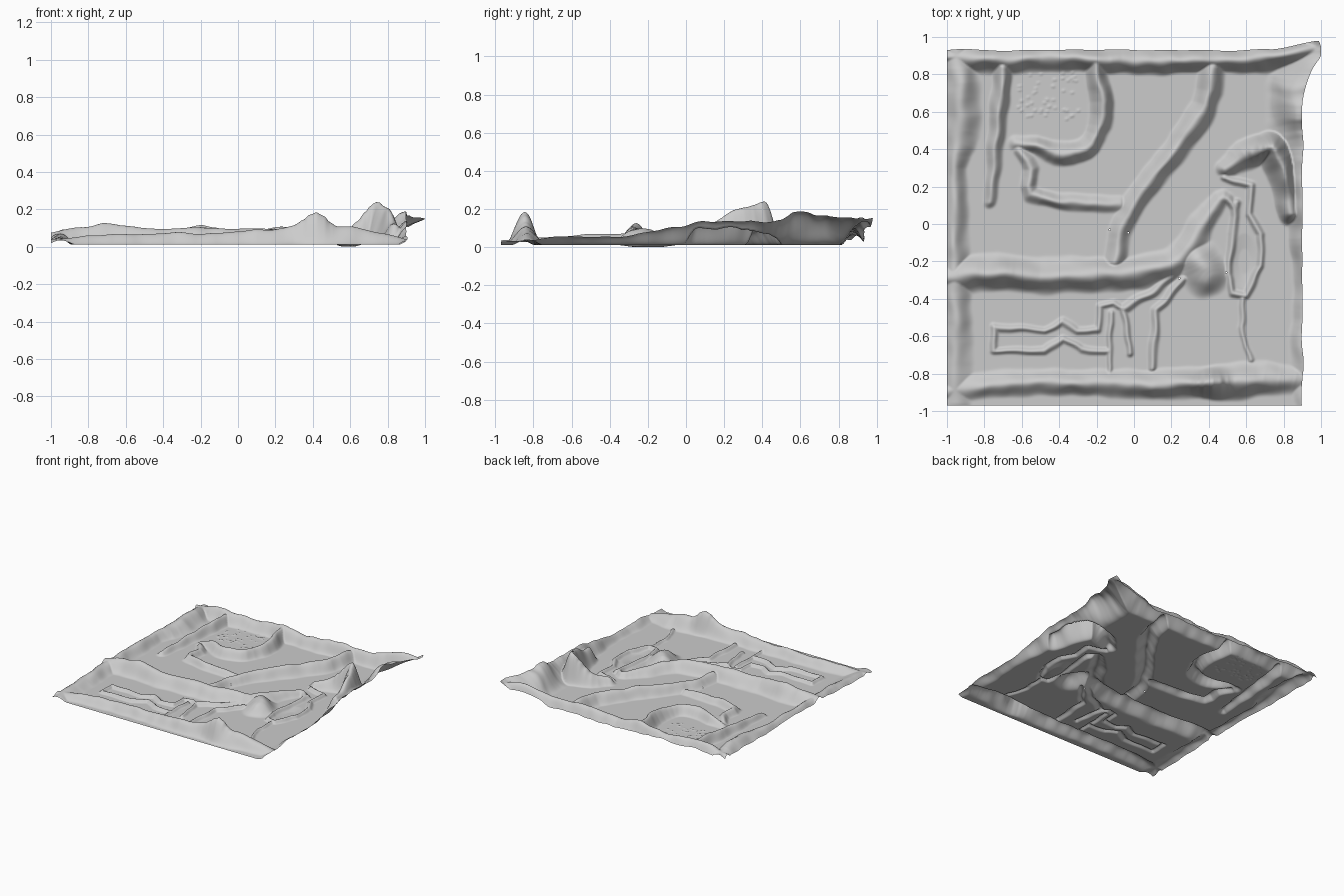
import bpy, math, random
from mathutils import noise, Vector

random.seed(4)
N = 250
X0, X1, Y0, Y1 = -1.0, 0.90, -0.97, 0.93
FLOOR = 0.011
DX, DY = (X1 - X0) / N, (Y1 - Y0) / N
xs = [X0 + DX * i for i in range(N + 1)]
ys = [Y0 + DY * j for j in range(N + 1)]
H = [[0.0] * (N + 1) for _ in range(N + 1)]
# Small sideways wobble so that walls look hand-shaped
WOB = [[noise.noise_vector(Vector((x * 9, y * 9, 5))) * 0.014 for y in ys] for x in xs]


def index_range(lo, hi, start, step):
    return range(max(0, int((lo - start) / step)), min(N, int((hi - start) / step) + 1) + 1)


def smooth_path(p, steps=3):
    """Catmull-Rom curve through the control points."""
    q = [p[0]] + list(p) + [p[-1]]
    out = []
    for k in range(len(p) - 1):
        for s in range(steps):
            t = s / steps
            out.append(tuple(0.5 * (2 * b + (c - a) * t + (2 * a - 5 * b + 4 * c - d) * t * t
                                    + (3 * b - a - 3 * c + d) * t ** 3)
                             for a, b, c, d in zip(*q[k:k + 4])))
    return out + [p[-1]]


def ridge(points, curved=True):
    """Raise a rounded wall along a path of (x, y, height, half width)."""
    if curved:
        points = smooth_path(points)
    for (ax, ay, ah, aw), (bx, by, bh, bw) in zip(points, points[1:]):
        w = max(aw, bw)
        r = w + 0.015
        L = max((bx - ax) ** 2 + (by - ay) ** 2, 1e-9)
        for i in index_range(min(ax, bx) - r, max(ax, bx) + r, X0, DX):
            for j in index_range(min(ay, by) - r, max(ay, by) + r, Y0, DY):
                x, y = xs[i] + WOB[i][j].x, ys[j] + WOB[i][j].y
                t = min(1, max(0, ((x - ax) * (bx - ax) + (y - ay) * (by - ay)) / L))
                d = math.hypot(x - ax - t * (bx - ax), y - ay - t * (by - ay))
                ww = aw + t * (bw - aw)
                if d < ww:
                    h = (ah + t * (bh - ah)) * (0.5 + 0.5 * math.cos(math.pi * d / ww))
                    H[i][j] = max(H[i][j], h)


def thin(path, h=0.022, w=0.026):
    ridge([(x, y, h, w) for x, y in path], False)


# Outer rim: front, left, back, right
ridge([(-1, -.90, .03, .07), (-.85, -.87, .04, .08), (-.6, -.85, .06, .08),
       (-.2, -.85, .06, .08), (.1, -.86, .08, .09), (.3, -.85, .10, .09),
       (.42, -.85, .175, .10), (.54, -.84, .10, .11), (.7, -.83, .08, .10), (.9, -.84, .03, .08)])
ridge([(-.95, -.95, .03, .09), (-.95, -.6, .05, .10), (-.96, -.28, .06, .09),
       (-.96, .05, .06, .09), (-.96, .3, .06, .08), (-.93, .5, .07, .12),
       (-.93, .75, .08, .12), (-.95, .93, .05, .1)])
ridge([(-1, .89, .05, .06), (-.75, .88, .09, .09), (-.5, .89, .07, .08), (-.2, .88, .10, .08),
       (0, .87, .07, .08), (.3, .88, .10, .08), (.6, .88, .09, .08), (.9, .9, .17, .12)])
ridge([(.92, -.97, .02, .06), (.91, -.8, .03, .09), (.91, -.6, .05, .08), (.91, -.45, .04, .07),
       (.91, -.2, .07, .08), (.91, 0, .11, .10), (.91, .28, .13, .13),
       (.91, .42, .115, .18), (.9, .65, .18, .21), (.91, .78, .15, .19), (.92, .93, .20, .18)])

# Main wall across the middle and its curved continuation
ridge([(-1, -.28, .06, .11), (-.73, -.26, .11, .11), (-.5, -.28, .085, .11), (-.2, -.27, .09, .1),
       (0, -.26, .085, .1), (.2, -.22, .08, .1), (.3, -.12, .065, .09), (.4, .06, .05, .07),
       (.48, .14, .04, .05), (.54, .08, .03, .035), (.53, -.05, .025, .03)])
# Rounded mound
ridge([(.34, -.20, .08, .14), (.37, -.25, .085, .15), (.39, -.27, .08, .13)])
# Diagonal wall
ridge([(.42, .84, .08, .08), (.38, .63, .08, .08), (.2, .37, .075, .08), (.05, .18, .07, .075),
       (-.05, .02, .06, .07), (-.1, -.2, .06, .065)])
# Hooked enclosure and stepped wall
ridge([(-.21, .86, .09, .07), (-.17, .65, .08, .07), (-.2, .47, .07, .07), (-.3, .39, .07, .07),
       (-.42, .38, .07, .07), (-.52, .42, .06, .06), (-.63, .43, .03, .05)])
ridge([(-.61, .39, .03, .04), (-.55, .30, .045, .05), (-.55, .16, .045, .05),
       (-.35, .12, .045, .055), (-.08, .1, .03, .05)])
# Left spur
ridge([(-.7, .84, .08, .06), (-.73, .5, .06, .055), (-.77, .12, .03, .04)])
# Tall crest by the right rim
ridge([(.49, .30, .05, .06), (.6, .37, .09, .09), (.70, .40, .19, .09),
       (.76, .39, .225, .11), (.81, .25, .17, .10), (.84, .06, .11, .08)])

# Thin outlines in front
thin([(-.75, -.67), (-.75, -.55), (-.48, -.57), (-.38, -.52), (-.3, -.57), (-.19, -.56),
      (-.18, -.44), (-.11, -.42), (-.06, -.45), (-.02, -.69)])
thin([(-.75, -.68), (-.48, -.68), (-.38, -.61), (-.28, -.67), (-.14, -.68)])
thin([(-.12, -.48), (-.14, -.88)], .02, .022)
thin([(-.05, -.45), (.1, -.36), (.22, -.27)], .028, .032)
thin([(.26, -.30), (.12, -.46), (.1, -.77)], .025, .03)
# Thin outlines on the right
thin([(.48, .25), (.62, .21), (.62, .05), (.68, -.05), (.68, -.23), (.6, -.38), (.52, -.37),
      (.50, -.27), (.53, -.05), (.55, .12)], .026, .028)
thin([(.58, -.40), (.58, -.55), (.62, -.73)], .02, .024)
# Speckles in the hooked enclosure
for _ in range(45):
    x, y = random.uniform(-.63, -.3), random.uniform(.55, .82)
    ridge([(x, y, .006, .01), (x + .005, y, .006, .01)], False)

# Assemble the sheet, with roughness, a shallow hollow and a flared corner
verts = []
for i, x in enumerate(xs):
    for j, y in enumerate(ys):
        # rounded tongue pulled out of the back right corner
        c = max(0, 1 - math.hypot((X1 - x) / .17, (Y1 - y) / .30))
        c = c * c * (3 - 2 * c)
        n = noise.noise(Vector((x * 8, y * 8, 3))) * (1 - c)
        z = FLOOR + H[i][j] * (1 + 0.2 * n)
        dip = 1 - math.hypot((x - .59) / .07, (y + .2) / .15)
        if dip > 0:
            z -= min(FLOOR, dip * .02)
        u, v = i / N, j / N
        px = x + .012 * noise.noise(Vector((0, y * 6, 1))) * u ** 8
        py = y + .012 * noise.noise(Vector((x * 5, 0, 2))) * v ** 8
        px += .085 * c + .03 * math.exp(-((y - .87) / .05) ** 2) * u ** 30
        py += .05 * c
        z -= .05 * c ** 4
        verts.append((min(px, 1.0), py, max(0, z)))

# Pinholes
holes = [(-.13, -.03), (-.03, -.05), (.24, -.29), (.49, -.26)]
gaps = {(int((x - X0) / DX), int((y - Y0) / DY)) for x, y in holes}
M = N + 1
faces = [(i * M + j, (i + 1) * M + j, (i + 1) * M + j + 1, i * M + j + 1)
         for i in range(N) for j in range(N) if (i, j) not in gaps]
mesh = bpy.data.meshes.new("terrain_sheet")
mesh.from_pydata(verts, [], faces)
mesh.polygons.foreach_set("use_smooth", [True] * len(mesh.polygons))
mesh.update()
sheet = bpy.data.objects.new("terrain_sheet", mesh)
bpy.context.collection.objects.link(sheet)
